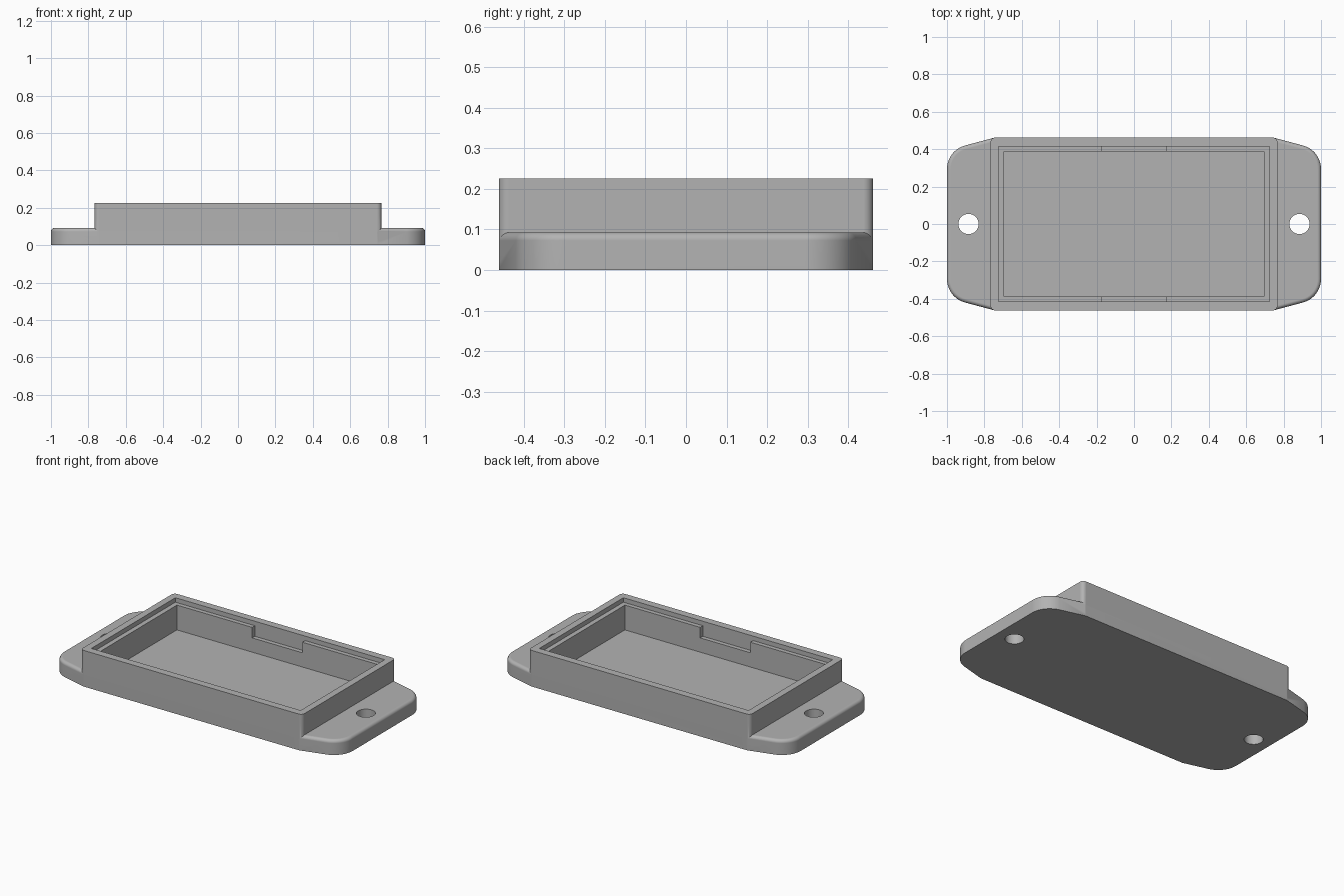
import bpy, bmesh, math
from mathutils import Vector

old = bpy.data.objects.get("Cube")
if old:
    bpy.data.objects.remove(old, do_unlink=True)

# Main dimensions
HALF_Y, BOX_X = 0.462, 0.767
PLATE_H, BOX_H = 0.093, 0.226
FLOOR_Z, LEDGE_Z, SLOT_Z = 0.043, 0.198, 0.132

grey = bpy.data.materials.new("plain grey")
grey.use_nodes = True
grey.diffuse_color = (0.45, 0.45, 0.45, 1)
grey.node_tree.nodes["Principled BSDF"].inputs["Base Color"].default_value = (0.45, 0.45, 0.45, 1)


def rounded(corners, steps=10):
    """Outline from (x, y, radius) corners, each corner replaced by an arc."""
    out = []
    for i, (x, y, r) in enumerate(corners):
        p = Vector((x, y))
        if r == 0:
            out.append(p)
            continue
        a = (Vector(corners[i - 1][:2]) - p).normalized()
        b = (Vector(corners[(i + 1) % len(corners)][:2]) - p).normalized()
        half = a.angle(b) / 2
        centre = p + (a + b).normalized() * r / math.sin(half)
        start = p + a * r / math.tan(half) - centre
        sweep = math.pi - 2 * half
        for k in range(steps + 1):
            t = sweep * k / steps
            c, s = math.cos(t), math.sin(t)
            out.append(centre + Vector((c * start.x - s * start.y, s * start.x + c * start.y)))
    return out


def prism(name, outline, z0, z1, fillet=0):
    bm = bmesh.new()
    face = bm.faces.new([bm.verts.new((p.x, p.y, z0)) for p in outline])
    ext = bmesh.ops.extrude_face_region(bm, geom=[face])["geom"]
    bmesh.ops.translate(bm, vec=(0, 0, z1 - z0),
                        verts=[g for g in ext if isinstance(g, bmesh.types.BMVert)])
    bmesh.ops.recalc_face_normals(bm, faces=bm.faces)
    if fillet:
        rim = [e for e in bm.edges if all(v.co.z > z1 - 1e-4 for v in e.verts)]
        bmesh.ops.bevel(bm, geom=rim, offset=fillet, segments=5, profile=0.5, affect='EDGES')
    mesh = bpy.data.meshes.new(name)
    bm.to_mesh(mesh)
    bm.free()
    mesh.materials.append(grey)
    ob = bpy.data.objects.new(name, mesh)
    bpy.context.collection.objects.link(ob)
    return ob


def rect(hx, hy, r=0, cx=0):
    return rounded([(cx + hx, -hy, r), (cx + hx, hy, r), (cx - hx, hy, r), (cx - hx, -hy, r)])


def apply(mod):
    bpy.context.view_layer.objects.active = body
    bpy.ops.object.modifier_apply(modifier=mod.name)


def combine(tool, operation):
    tool.hide_render = True
    mod = body.modifiers.new(operation.lower(), 'BOOLEAN')
    mod.operation, mod.solver, mod.object = operation, 'EXACT', tool
    apply(mod)
    bpy.data.objects.remove(tool, do_unlink=True)


# Mounting plate: tapered ends with rounded corners and a filleted top rim
right = [(0.745, -HALF_Y, 0), (1, -0.394, 0.13), (1, 0.394, 0.13), (0.745, HALF_Y, 0)]
left = [(-x, -y, r) for x, y, r in right]
body = prism("enclosure_body", rounded(right + left), 0, PLATE_H, 0.02)

# Box walls rising from the plate
combine(prism("box", rect(BOX_X, HALF_Y, 0.025), 0.02, BOX_H), 'UNION')

# Cavity, lid ledge and the pair of latch slots
combine(prism("cavity", rect(0.694, 0.388), FLOOR_Z, 0.4), 'DIFFERENCE')
combine(prism("lid_ledge", rect(0.724, 0.415), LEDGE_Z, 0.4), 'DIFFERENCE')
combine(prism("latch_slots", rect(0.174, 0.415), SLOT_Z, 0.4), 'DIFFERENCE')

# Screw holes through both ends
for side in (-1, 1):
    combine(prism("screw_hole", rect(0.054, 0.054, 0.0539, side * 0.885), -0.1, 0.4), 'DIFFERENCE')

# Smooth fillets, crisp flat faces
bpy.ops.object.select_all(action='DESELECT')
body.select_set(True)
bpy.context.view_layer.objects.active = body
bpy.ops.object.shade_smooth_by_angle(angle=math.radians(30))
weighted = body.modifiers.new("weighted_normals", 'WEIGHTED_NORMAL')
weighted.keep_sharp = True
